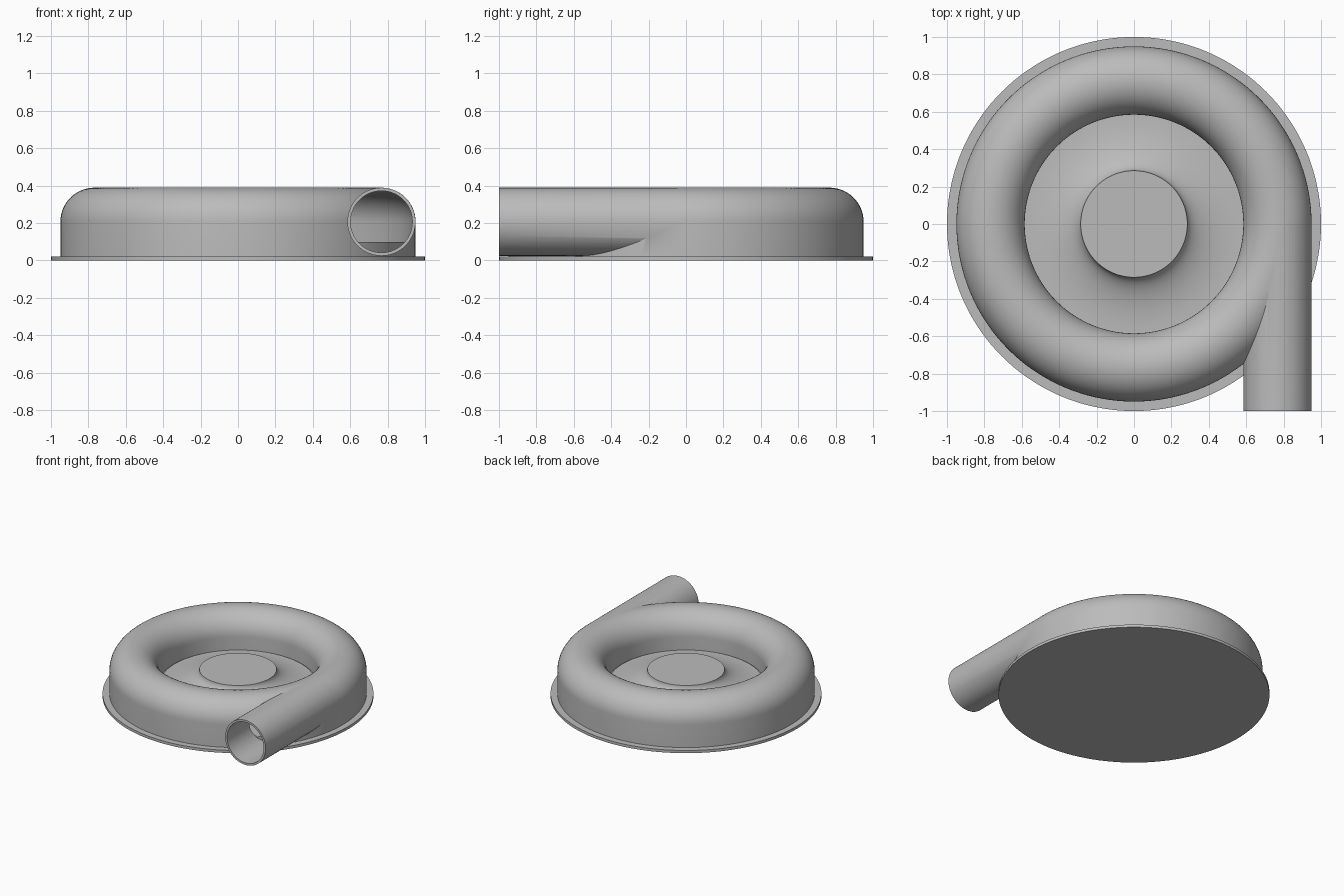
import bpy, bmesh
from math import pi, cos, sin, radians
from mathutils import Matrix, Vector

old = bpy.data.objects.get("Cube")
if old:
    bpy.data.objects.remove(old, do_unlink=True)

GREY = (0.5, 0.5, 0.5, 1)
mat = bpy.data.materials.new("cast_grey")
mat.use_nodes = True
mat.diffuse_color = GREY
mat.node_tree.nodes["Principled BSDF"].inputs["Base Color"].default_value = GREY

RING, AXIS_Z, TUBE, WALL = 0.767, 0.207, 0.182, 0.016   # scroll centreline and section
FLANGE_TOP, FLOOR = 0.022, 0.1


def add_object(name, bm):
    bmesh.ops.remove_doubles(bm, verts=bm.verts, dist=1e-5)
    bmesh.ops.recalc_face_normals(bm, faces=bm.faces)
    mesh = bpy.data.meshes.new(name)
    bm.to_mesh(mesh)
    bm.free()
    mesh.materials.append(mat)
    obj = bpy.data.objects.new(name, mesh)
    bpy.context.collection.objects.link(obj)
    return obj


def activate(obj):
    bpy.ops.object.select_all(action='DESELECT')
    obj.select_set(True)
    bpy.context.view_layer.objects.active = obj


def smooth(obj):
    activate(obj)
    bpy.ops.object.shade_smooth_by_angle(angle=radians(30))


def revolve(name, profile, closed=False, steps=144):
    """Spin an (r, z) profile around the z axis."""
    bm = bmesh.new()
    verts = [bm.verts.new((r, 0, z)) for r, z in profile]
    pairs = list(zip(verts, verts[1:])) + ([(verts[-1], verts[0])] if closed else [])
    edges = [bm.edges.new(p) for p in pairs]
    bmesh.ops.spin(bm, geom=verts + edges, cent=(0, 0, 0), axis=(0, 0, 1),
                   angle=2 * pi, steps=steps, use_merge=True)
    return add_object(name, bm)


def cylinder_y(name, radius, y0, y1):
    bm = bmesh.new()
    place = Matrix.Translation((RING, (y0 + y1) / 2, AXIS_Z)) @ Matrix.Rotation(pi / 2, 4, 'X')
    bmesh.ops.create_cone(bm, cap_ends=True, segments=72, radius1=radius, radius2=radius,
                          depth=y1 - y0, matrix=place)
    return add_object(name, bm)


def scroll_section(radius, bottom):
    """Arched section: half circle on two straight legs."""
    arch = [(RING + radius * cos(pi * i / 28), AXIS_Z + radius * sin(pi * i / 28))
            for i in range(29)]
    return [(RING + radius, bottom)] + arch + [(RING - radius, bottom)]


def combine(obj, other, operation):
    mod = obj.modifiers.new(operation.lower(), 'BOOLEAN')
    mod.operation, mod.object, mod.solver = operation, other, 'EXACT'
    other.hide_render = True
    activate(obj)
    bpy.ops.object.modifier_apply(modifier=mod.name)
    bpy.data.objects.remove(other, do_unlink=True)


# Scroll housing with its tangential outlet pipe, hollowed out
housing = revolve("scroll_housing", scroll_section(TUBE + 0.0005, FLANGE_TOP - 0.004), closed=True)
combine(housing, cylinder_y("outlet_pipe", TUBE, -1, 0), 'UNION')
combine(housing, revolve("channel_cutter", scroll_section(TUBE - WALL, FLOOR), closed=True), 'DIFFERENCE')
combine(housing, cylinder_y("bore_cutter", TUBE - WALL - 0.001, -1.1, 0), 'DIFFERENCE')
smooth(housing)

# Base flange and raised floor inside the housing
smooth(revolve("base_flange", [(0, 0), (1, 0), (1, FLANGE_TOP), (0, FLANGE_TOP)]))
smooth(revolve("inner_floor", [(0, 0.01), (0.94, 0.01), (0.94, FLOOR), (0, FLOOR)]))

# Flared rotor hub with a flat top
flare = [(0.575 - 0.29 * sin(pi / 2 * i / 16), 0.218 - 0.112 * cos(pi / 2 * i / 16))
         for i in range(17)]
smooth(revolve("rotor_hub", [(0, 0.05), (0.575, 0.05)] + flare + [(0, 0.218)]))
